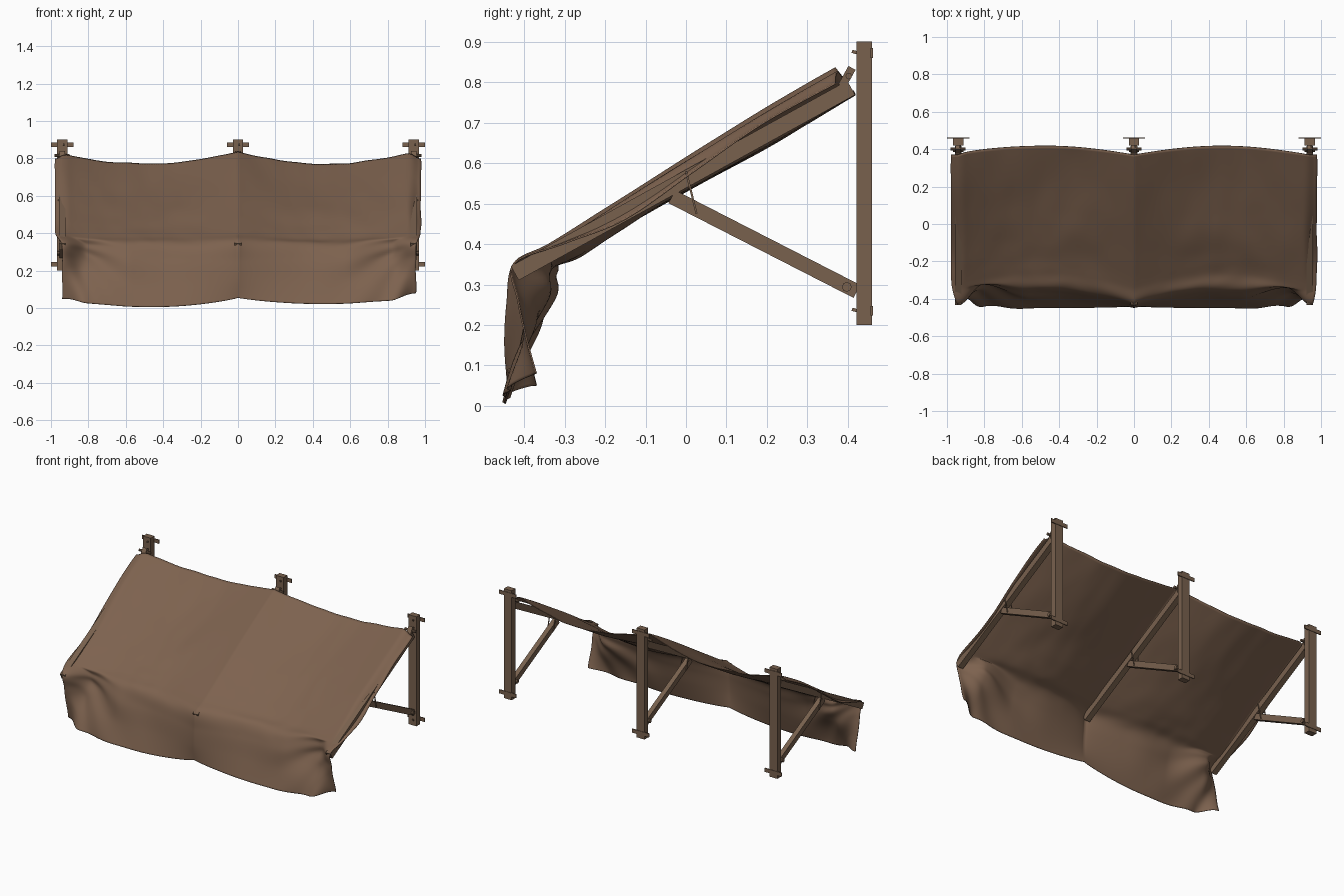
import bpy, math
from mathutils import Vector, noise

if "Cube" in bpy.data.objects:
    bpy.data.objects.remove(bpy.data.objects["Cube"])


def material(name, rgb):
    m = bpy.data.materials.new(name)
    m.diffuse_color = (*rgb, 1)
    m.use_nodes = True
    m.node_tree.nodes["Principled BSDF"].inputs["Base Color"].default_value = m.diffuse_color
    return m


CLOTH = material("brown cloth", (0.205, 0.122, 0.077))
WOOD = material("brown wood", (0.190, 0.120, 0.076))


def make_object(name, verts, faces, mat):
    me = bpy.data.meshes.new(name)
    me.from_pydata(verts, [], faces)
    me.materials.append(mat)
    ob = bpy.data.objects.new(name, me)
    bpy.context.collection.objects.link(ob)
    return ob


def beam(name, x, a, b, width, thick):
    """Square timber in the plane x, running between (y, z) points a and b."""
    a, b = Vector(a), Vector(b)
    d = (b - a).normalized()
    n = Vector((-d.y, d.x)) * thick / 2
    prof = [a - n, b - n, b + n, a + n]
    verts = [(x + s * width / 2, p.x, p.y) for s in (-1, 1) for p in prof]
    faces = [(0, 1, 2, 3), (7, 6, 5, 4)]
    faces += [(i + 4, (i + 1) % 4 + 4, (i + 1) % 4, i) for i in range(4)]
    ob = make_object(name, verts, [f[::-1] for f in faces], WOOD)
    return ob


def peg(name, x, y, z, length, radius):
    bpy.ops.mesh.primitive_cylinder_add(vertices=8, radius=radius, depth=length,
                                        location=(x, y, z), rotation=(0, math.pi / 2, 0))
    ob = bpy.context.object
    ob.name = name
    ob.data.materials.append(WOOD)


# Three identical wall brackets: post, rafter, brace and fixings
for x in (-0.94, 0, 0.94):
    beam("post", x, (0.44, 0.2), (0.44, 0.9), 0.055, 0.038)
    for z in (0.235, 0.872):
        beam("crossbar", x, (0.459, z - 0.012), (0.459, z + 0.012), 0.12, 0.006)
        beam("nail", x + 0.008, (0.41, z + 0.004), (0.424, z), 0.008, 0.008)
    beam("rafter", x, (-0.423, 0.328), (0.408, 0.786), 0.036, 0.04)
    beam("brace", x, (-0.035, 0.517), (0.422, 0.283), 0.03, 0.036)
    peg("rafter_peg", x, 0.402, 0.815, 0.08, 0.008)
    beam("rafter_cleat", x, (0.385, 0.79), (0.41, 0.835), 0.03, 0.02)
    peg("brace_peg", x, 0.397, 0.294, 0.055, 0.012)
    for s in (-1, 1):
        beam("tie_cord", x + s * 0.021, (0.0, 0.58), (0.026, 0.475), 0.005, 0.005)

# Cloth profiles from wall to hem, as (y, z):
# over a rafter, mid span, side edge, and the deep fold beside the outer rafters
OVER = [(0.37, 0.835), (0.2, 0.737), (0, 0.613), (-0.2, 0.486), (-0.34, 0.397),
        (-0.425, 0.352), (-0.442, 0.25), (-0.447, 0.15), (-0.44, 0.055)]
SAG = [(0.418, 0.77), (0.2, 0.642), (0, 0.53), (-0.15, 0.442), (-0.26, 0.378),
       (-0.34, 0.335), (-0.378, 0.25), (-0.41, 0.13), (-0.448, 0.006)]
EDGE = [(0.37, 0.797), (0.19, 0.698), (0.02, 0.58), (-0.15, 0.462), (-0.3, 0.402),
        (-0.425, 0.352), (-0.415, 0.26), (-0.395, 0.17), (-0.37, 0.08)]
FOLD = [(0.41, 0.79), (0.2, 0.67), (0, 0.55), (-0.15, 0.46), (-0.25, 0.4),
        (-0.3, 0.355), (-0.315, 0.27), (-0.37, 0.15), (-0.43, 0.03)]


def along(points, t):
    """Smooth (Catmull-Rom) position on a profile, t from 0 to 1."""
    f = t * (len(points) - 1)
    i = min(int(f), len(points) - 2)
    u = f - i
    p = [Vector(points[max(0, min(k, len(points) - 1))]) for k in range(i - 1, i + 3)]
    return 0.5 * (2 * p[1] + (p[2] - p[0]) * u
                  + (2 * p[0] - 5 * p[1] + 4 * p[2] - p[3]) * u * u
                  + (3 * p[1] - p[0] - 3 * p[2] + p[3]) * u ** 3)


def smoothstep(a, b, v):
    v = max(0, min(1, (v - a) / (b - a)))
    return v * v * (3 - 2 * v)


# Draped cloth: roof sheet sagging between rafters, hanging down as a front flap
NX, NT = 160, 72
verts = []
for j in range(NT + 1):
    t = j / NT
    flap = smoothstep(0.5, 0.66, t)
    hang = smoothstep(0.6, 0.75, t)
    for i in range(NX + 1):
        u = 2 * i / NX - 1
        a = abs(u)
        s = max(math.sin(math.pi * min(a / 0.96, 1)), 0)
        s = s ** ((0.6 if u < -0.48 else 0.95) - 0.15 * flap)
        e = smoothstep(0.92 - 0.06 * flap, 1, a)
        p = along(OVER, t).lerp(along(SAG, t), s)
        # Fold is strongest around the eave, just inside the outer rafters
        k = smoothstep(0.6, 0.85, a) * flap * (0.85 if u < 0 else 0.7)
        k *= 1 - 0.7 * smoothstep(0.8, 1, t)
        p = p.lerp(along(FOLD, t), k).lerp(along(EDGE, t), e)
        half = 0.978 - 0.038 * flap + 0.012 * flap * (u > 0) * a
        x = u * half + 0.005 * noise.noise((2, t * 9, u * 2)) * a
        y, z = p
        # Soft creases on the roof and pleats fanning from the flap corners
        w = noise.noise((u * 3, t * 5, 1)) * 0.010 + noise.noise((u * 9, t * 9, 4)) * 0.004
        z += w * (1 - hang) * (0.3 + 0.7 * s) * (1 - e)
        corner = smoothstep(0.35, 0.85, a) * (1 - e)
        fan = math.atan2(t - 0.6, 1.05 - a)
        y += hang * (0.007 * corner * math.sin(fan * 14)
                     + 0.015 * s * noise.noise((u * 4, t * 2, 7)) * (1 - t) * 2)
        # Right half of the hem hangs a little higher than the left
        z += 0.016 * hang * smoothstep(0.62, 1, t) * s * (u > 0)
        z -= 0.03 * e * smoothstep(0.8, 1, t) * (u < 0)
        verts.append((x, y, max(z, 0.002)))
W = NX + 1
faces = [(j * W + i, (j + 1) * W + i, (j + 1) * W + i + 1, j * W + i + 1)
         for j in range(NT) for i in range(NX)]
cloth = make_object("awning_cloth", verts, faces, CLOTH)
for f in cloth.data.polygons:
    f.use_smooth = True
solid = cloth.modifiers.new("thickness", 'SOLIDIFY')
solid.thickness = 0.004
solid.offset = 0
